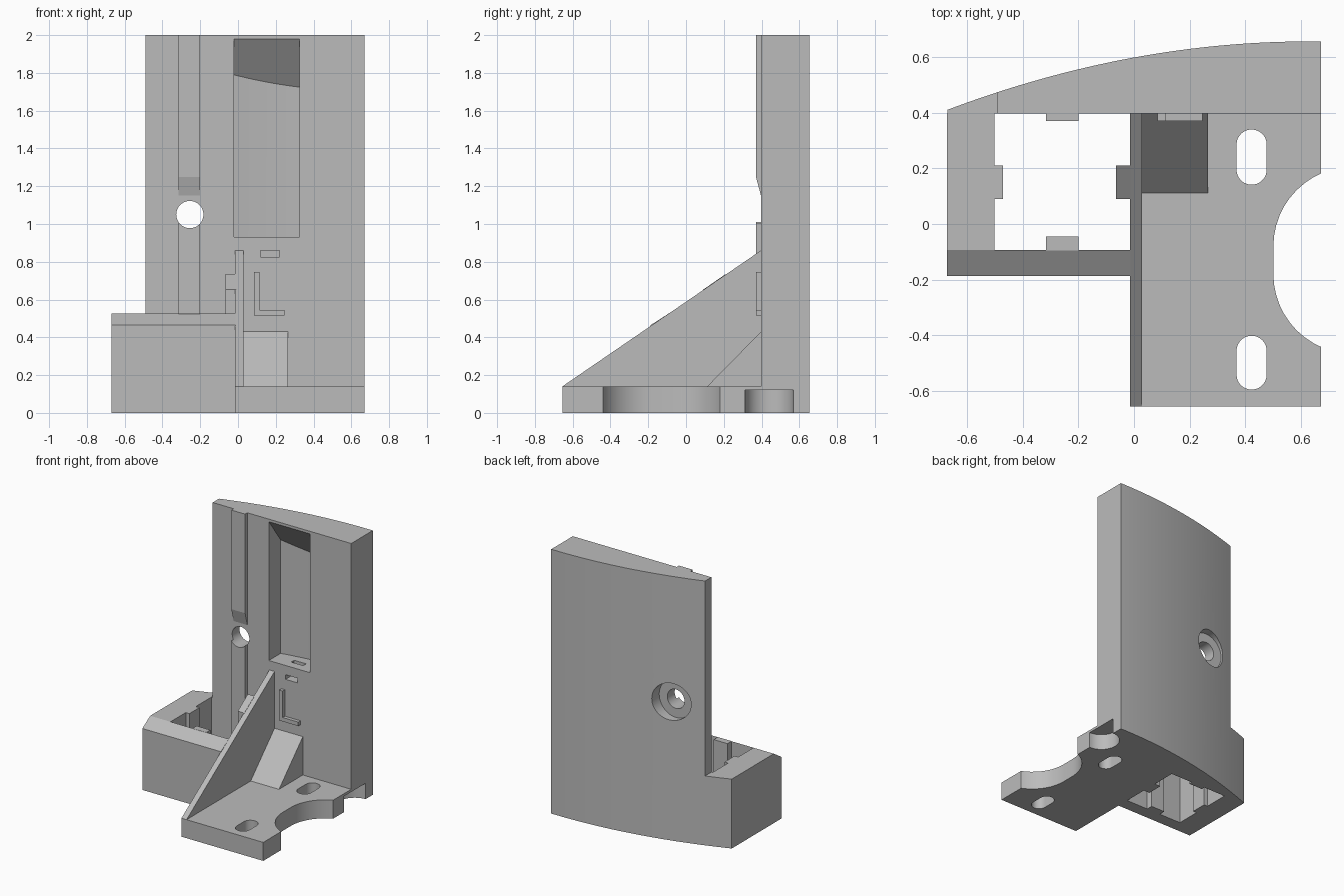
import bpy, bmesh, math
from mathutils import Vector

old = bpy.data.objects.get("Cube")
if old:
    bpy.data.objects.remove(old, do_unlink=True)

grey = bpy.data.materials.new("plain grey")
grey.use_nodes = True
grey.diffuse_color = (0.5, 0.5, 0.5, 1)
grey.node_tree.nodes["Principled BSDF"].inputs["Base Color"].default_value = (0.5, 0.5, 0.5, 1)

FACE = 0.397          # front plane of the back wall
TOP = 0.525           # top of the socket
LEFT, RIGHT = -0.67, 0.67
AXES = {"x": lambda a, b, t: (t, a, b),
        "y": lambda a, b, t: (a, t, b),
        "z": lambda a, b, t: (a, b, t)}


def prism(name, outline, axis, lo, hi):
    """Extrude a 2D outline along an axis from lo to hi."""
    bm = bmesh.new()
    base = bm.faces.new([bm.verts.new(AXES[axis](a, b, lo)) for a, b in outline])
    new = bmesh.ops.extrude_face_region(bm, geom=[base])["geom"]
    shift = Vector(AXES[axis](0, 0, hi - lo))
    bmesh.ops.translate(bm, vec=shift, verts=[v for v in new if isinstance(v, bmesh.types.BMVert)])
    bmesh.ops.recalc_face_normals(bm, faces=bm.faces)
    mesh = bpy.data.meshes.new(name)
    bm.to_mesh(mesh)
    bm.free()
    mesh.materials.append(grey)
    obj = bpy.data.objects.new(name, mesh)
    bpy.context.collection.objects.link(obj)
    return obj


def box(name, x0, x1, y0, y1, z0, z1):
    return prism(name, [(x0, y0), (x1, y0), (x1, y1), (x0, y1)], "z", z0, z1)


def stadium(x, y0, y1, r, n=24):
    """Outline of a slot running in y, from centre y0 up to centre y1."""
    pts = []
    for start, y in ((0, y1), (math.pi, y0)):
        for i in range(n + 1):
            a = start + math.pi * i / n
            pts.append((x + r * math.cos(a), y + r * math.sin(a)))
    return pts


def circle(x, y, r, n=48):
    return [(x + r * math.cos(math.tau * i / n), y + r * math.sin(math.tau * i / n)) for i in range(n)]


def arc(x0, x1, inset=0.0, n=32):
    """Points on the bowed back, from x0 to x1."""
    xs = [x0 + (x1 - x0) * i / n for i in range(n + 1)]
    return [(x, 0.655 - inset - (x - 0.63) ** 2 / 6.88) for x in xs]


def activate(obj):
    bpy.ops.object.select_all(action="DESELECT")
    obj.select_set(True)
    bpy.context.view_layer.objects.active = obj


def cut(obj, *cutters):
    activate(obj)
    for c in cutters:
        mod = obj.modifiers.new("cut", "BOOLEAN")
        mod.operation, mod.solver, mod.object = "DIFFERENCE", "EXACT", c
        bpy.ops.object.modifier_apply(modifier=mod.name)
    for c in cutters:
        bpy.data.objects.remove(c, do_unlink=True)
    activate(obj)
    bpy.ops.object.shade_smooth_by_angle(angle=math.radians(25))


def side_notch():
    return prism("notch_cutter", circle(RIGHT, 0.44, 0.128), "z", -0.1, 0.12)


def bolt_hole(r, y0, y1):
    return prism("hole_cutter", circle(-0.255, 1.05, r), "y", y0, y1)


# Back wall with bowed rear
wall = prism("back_wall", [(RIGHT, FACE)] + [(LEFT, FACE)] + arc(LEFT + 0.001, RIGHT), "z", 0, 2)

# Deep pocket with a sloping ceiling
pocket = prism("pocket_cutter", [(0.325, 0.39), (-0.02, 0.39)] + arc(-0.02, 0.325, 0.055, 12), "z", 0.93, 1.99)
for v in pocket.data.vertices:
    if v.co.z > 1.5:
        v.co.z = 1.99 - (v.co.y - 0.39) * 1.35

cut(wall,
    box("corner_cutter", -1, -0.49, 0, 1, TOP, 3),
    pocket,
    box("tie_slot_cutter", 0.12, 0.22, 0.3, 0.5, 0.825, 0.86),
    box("tie_riser_cutter", 0.12, 0.22, 0.465, 0.5, 0.84, 0.97),
    bolt_hole(0.072, 0, 1),
    bolt_hole(0.14, 0.485, 1),
    side_notch())

# Socket walls with a bevelled front edge
socket = prism("socket_walls", [(LEFT, -0.187), (-0.012, -0.187), (-0.012, -0.093), (-0.5, -0.093),
                                (-0.5, FACE), (LEFT, FACE)], "z", 0, TOP)
cut(socket, prism("bevel_cutter", [(-0.187, 0.465), (-0.093, TOP), (-0.093, 0.7), (-0.3, 0.7), (-0.3, 0.393)],
                  "x", -1, 0.5))

# Locating keys inside the socket
box("socket_key_front", -0.315, -0.2, -0.095, -0.045, 0, TOP)
box("socket_key_left", -0.505, -0.47, 0.09, 0.21, 0, TOP)
prism("socket_key_right", [(0.09, 0), (0.21, 0), (0.21, 0.735), (0.09, 0.652)], "x", -0.065, -0.01)

# Guide ridge on the wall, interrupted by the bolt hole
lower = box("lower_ridge", -0.315, -0.2, 0.37, FACE + 0.004, 0, 1.05)
cut(lower, bolt_hole(0.072, 0, 1))
prism("upper_ridge", [(FACE, 1.15), (FACE, 2), (0.37, 2), (0.37, 1.25)], "x", -0.315, -0.2)

# Triangular gusset and the small wedge beside it
prism("gusset", [(-0.655, 0), (FACE, 0), (FACE, 0.86), (-0.655, 0.14)], "x", -0.015, 0.028)
prism("corner_wedge", [(0.11, 0.138), (FACE, 0.138), (FACE, 0.43)], "x", 0.025, 0.265)

# Base plate with screw slots and rounded cutouts
base = box("base_plate", 0.02, RIGHT, -0.655, FACE, 0, 0.14)
cut(base,
    prism("slot_cutter", stadium(0.422, 0.195, 0.285, 0.054), "z", -1, 1),
    prism("slot_cutter", stadium(0.422, -0.54, -0.455, 0.054), "z", -1, 1),
    prism("bay_cutter", stadium(0.785, -0.18, -0.08, 0.285), "z", -1, 1),
    side_notch())

# Raised angle rib on the wall
prism("angle_rib", [(0.085, 0.515), (0.245, 0.515), (0.245, 0.545), (0.115, 0.545),
                    (0.115, 0.745), (0.085, 0.745)], "y", 0.37, FACE + 0.003)
